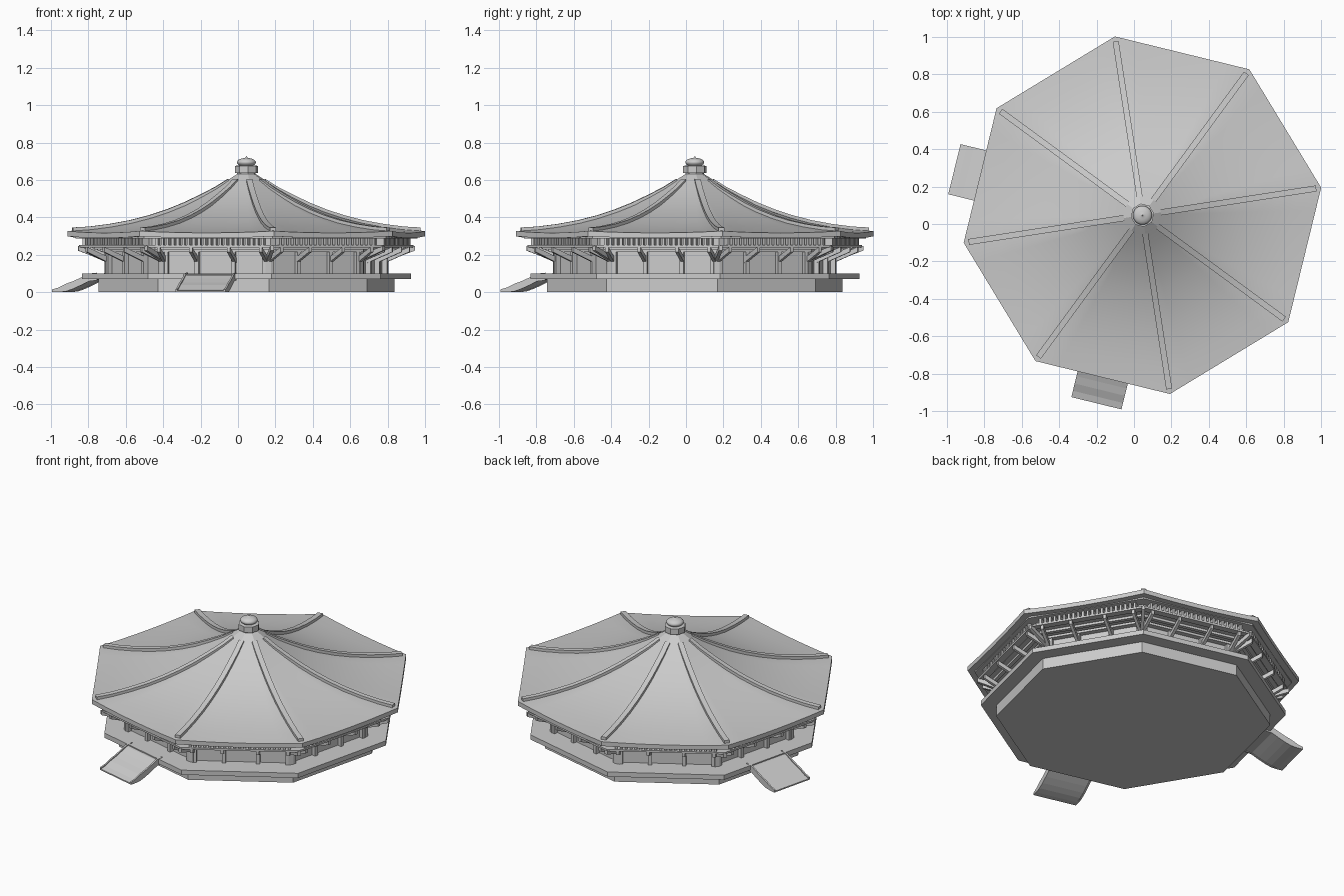
import bpy, bmesh, math
from mathutils import Vector, Matrix

if "Cube" in bpy.data.objects:
    bpy.data.objects.remove(bpy.data.objects["Cube"])

CX, CY, A0 = 0.045, 0.047, math.radians(8.75)
STEP = math.pi / 4
COS = math.cos(STEP / 2)
stone = bpy.data.materials.new("light_grey")
stone.diffuse_color = (0.6, 0.6, 0.6, 1)
stone.use_nodes = True
stone.node_tree.nodes["Principled BSDF"].inputs["Base Color"].default_value = stone.diffuse_color


def finish(name, bm, smooth=None):
    """Turn a bmesh, built around the hall axis, into a named object."""
    bmesh.ops.recalc_face_normals(bm, faces=bm.faces)
    me = bpy.data.meshes.new(name)
    bm.to_mesh(me)
    bm.free()
    me.materials.append(stone)
    ob = bpy.data.objects.new(name, me)
    ob.location = (CX, CY, 0)
    bpy.context.collection.objects.link(ob)
    if smooth:
        bpy.context.view_layer.objects.active = ob
        ob.select_set(True)
        bpy.ops.object.shade_smooth_by_angle(angle=math.radians(smooth))
        ob.select_set(False)
    return ob


def polar(r, a, z):
    return Vector((r * math.cos(a), r * math.sin(a), z))


def lathe(name, prof, n=8, closed=False, smooth=None):
    """Sweep (radius, z) points round the axis with n sides."""
    bm = bmesh.new()
    rings = [[bm.verts.new(polar(r, A0 + k * 2 * math.pi / n, z)) for k in range(n)]
             for r, z in prof]
    pairs = list(zip(rings, rings[1:])) + ([(rings[-1], rings[0])] if closed else [])
    for a, b in pairs:
        for k in range(n):
            j = (k + 1) % n
            bm.faces.new((a[k], a[j], b[j], b[k]))
    if not closed:
        bm.faces.new(rings[0])
        bm.faces.new(rings[-1])
    return finish(name, bm, smooth)


def ring(name, r0, r1, z0, z1):
    return lathe(name, [(r0, z0), (r1, z0), (r1, z1), (r0, z1)], closed=True)


def sweep(bm, angle, side, path, width):
    """Slab along (distance, z_low, z_high) points, facing out at angle."""
    rot = Matrix.Rotation(angle, 4, 'Z')
    secs = [[bm.verts.new(rot @ Vector((d, side + s * width / 2, z)))
             for s, z in ((-1, lo), (1, lo), (1, hi), (-1, hi))] for d, lo, hi in path]
    for a, b in zip(secs, secs[1:]):
        for k in range(4):
            j = (k + 1) % 4
            bm.faces.new((a[k], a[j], b[j], b[k]))
    bm.faces.new(secs[0])
    bm.faces.new(secs[-1])


def side_angle(k):
    return A0 + STEP * (k + 0.5)


# Stepped base and hall walls
lathe("plinth", [(0.80, 0), (0.80, 0.07)])
lathe("platform", [(0.89, 0.07), (0.89, 0.10)])
lathe("hall_wall", [(0.74, 0.10), (0.74, 0.29)])

# Ring beams under the eaves
ring("lower_beam", 0.73, 0.775, 0.215, 0.23)
ring("middle_beam", 0.80, 0.825, 0.228, 0.243)
ring("outer_beam", 0.86, 0.905, 0.24, 0.252)
ring("lattice_back", 0.73, 0.855, 0.245, 0.30)
ring("eave_beam", 0.84, 0.925, 0.288, 0.30)

# Posts and slanted struts, at the thirds and beside the corners of each side
posts, struts, lattice = bmesh.new(), bmesh.new(), bmesh.new()
for k in range(8):
    a = side_angle(k)
    for t in (-0.27, -0.1, 0.1, 0.27):
        sweep(posts, a, t, [(0.67, 0.10, 0.23), (0.71, 0.10, 0.23)], 0.022)
        sweep(struts, a, t * 1.04, [(0.69, 0.155, 0.185), (0.83, 0.215, 0.242)], 0.018)
    for i in range(21):
        sweep(lattice, a, (i - 10) * 0.029, [(0.77, 0.25, 0.29), (0.83, 0.25, 0.29)], 0.014)
    # corner strut
    c = A0 + STEP * k
    sweep(struts, c, 0, [(0.73, 0.155, 0.185), (0.91, 0.222, 0.248)], 0.02)
    sweep(posts, c, 0, [(0.72, 0.10, 0.23), (0.765, 0.10, 0.23)], 0.03)
finish("posts", posts)
finish("eave_struts", struts)
finish("eave_lattice", lattice)

# Concave roof with slightly lifted corners
PROF = [(0.04, 0.638), (0.10, 0.60), (0.17, 0.553), (0.25, 0.508), (0.34, 0.463), (0.43, 0.427),
        (0.525, 0.396), (0.63, 0.369), (0.74, 0.349), (0.85, 0.335), (0.967, 0.327)]
M = 6
bm = bmesh.new()
rows = []
for r, z in PROF + [(0.967, 0.299), (0.86, 0.298)]:
    row = []
    for k in range(8):
        p, q = polar(r, A0 + STEP * k, z), polar(r, A0 + STEP * (k + 1), z)
        for i in range(M):
            v = p.lerp(q, i / M)
            v.z -= 0.010 * (r / 0.967) ** 3 * (1 - (2 * i / M - 1) ** 2) * (r > 0.3)
            row.append(bm.verts.new(v))
    rows.append(row)
n = 8 * M
for a, b in zip(rows, rows[1:]):
    for i in range(n):
        j = (i + 1) % n
        bm.faces.new((a[i], a[j], b[j], b[i]))
bm.faces.new(rows[0])
bm.faces.new(rows[-1])
finish("roof", bm, 20)

# Ridge bars that sink into the roof near the top
bm = bmesh.new()
for k in range(8):
    path = [(r, z - 0.02, z + 0.016 * min(1, r / 0.3)) for r, z in PROF[1:-1]]
    path.append((0.94, 0.31, 0.346))
    sweep(bm, A0 + STEP * k, 0, path, 0.032)
finish("ridge_bars", bm, 30)

# Finial: eight-sided collar, dome and tip
lathe("finial_collar", [(0.05, 0.62), (0.05, 0.638), (0.063, 0.638), (0.063, 0.675), (0.042, 0.678)])
dome = [(0.035, 0.672)] + [(0.051 * math.cos(t), 0.694 + 0.024 * math.sin(t))
                           for t in [math.radians(d) for d in range(-40, 81, 15)]]
lathe("finial_dome", dome + [(0.006, 0.719), (0.001, 0.727)], 24, smooth=40)

# Two entrance ramps with thin side curbs
RAMP = [(0.79, 0.097), (0.835, 0.092), (0.875, 0.072), (0.92, 0.052), (0.96, 0.038),
        (1.0, 0.018), (1.035, 0.008)]
for name, k in (("front_ramp", 5), ("left_ramp", 3)):
    bm = bmesh.new()
    sweep(bm, side_angle(k), 0, [(d, max(0, z - 0.03), z) for d, z in RAMP], 0.265)
    for s in (-1, 1):
        sweep(bm, side_angle(k), s * 0.133,
              [(d, max(0, z - 0.034), z + 0.007) for d, z in RAMP], 0.01)
    finish(name, bm)
